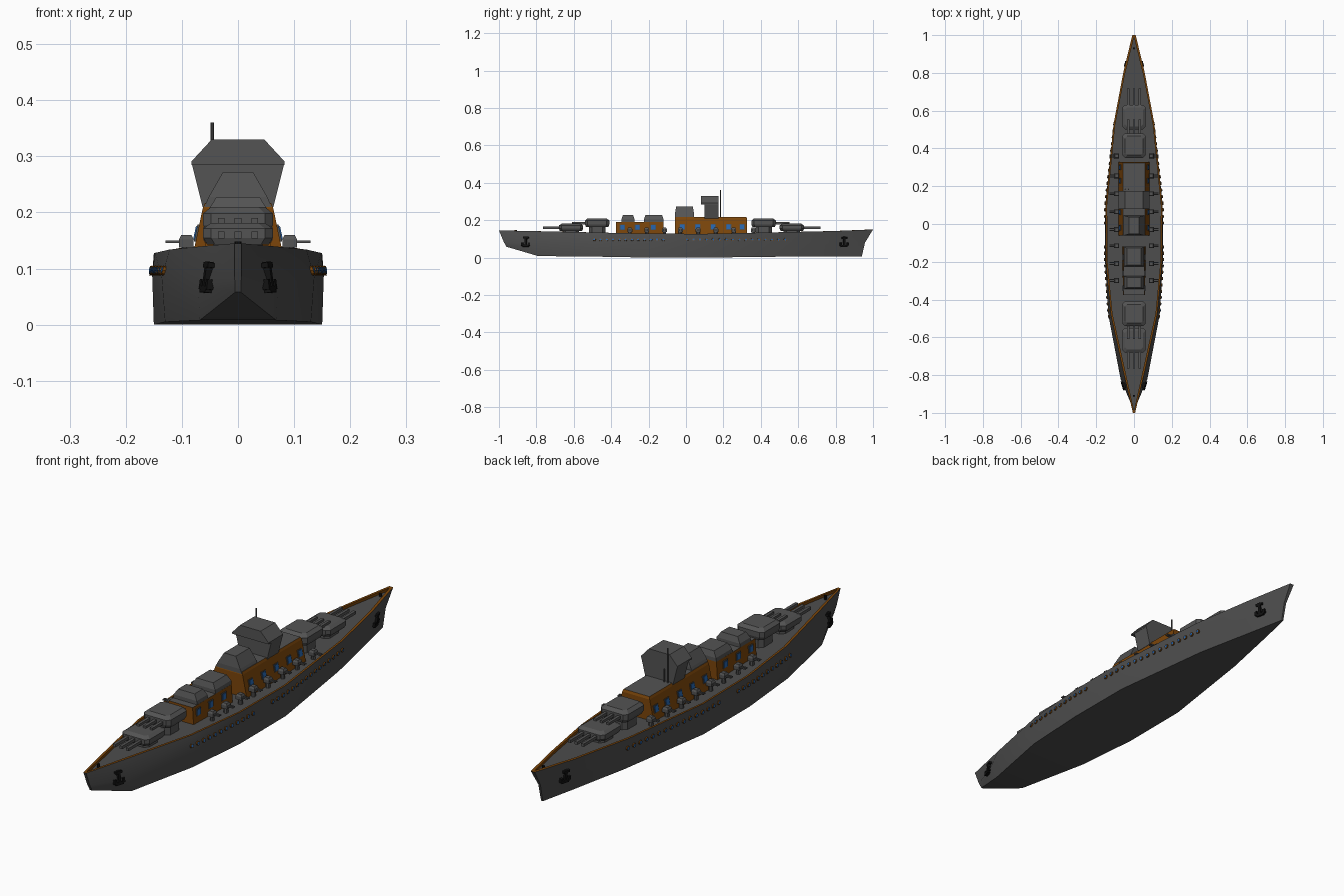
import bpy, bmesh, math
from mathutils import Matrix, Vector
from mathutils.bvhtree import BVHTree

if "Cube" in bpy.data.objects:
    bpy.data.objects.remove(bpy.data.objects["Cube"])


def material(name, rgb):
    m = bpy.data.materials.new(name)
    m.diffuse_color = (*rgb, 1)
    m.use_nodes = True
    m.node_tree.nodes["Principled BSDF"].inputs["Base Color"].default_value = m.diffuse_color
    return m


HULL = material("hull_grey", (0.075, 0.075, 0.075))
GREY = material("armour_grey", (0.088, 0.088, 0.088))
WOOD = material("brown_orange", (0.2, 0.06, 0.003))
BLUE = material("window_blue", (0.02, 0.13, 0.42))
BLACK = material("anchor_black", (0.006, 0.006, 0.006))


def finish(bm, name, mats, smooth=False):
    bmesh.ops.recalc_face_normals(bm, faces=bm.faces)
    me = bpy.data.meshes.new(name)
    bm.to_mesh(me)
    bm.free()
    for m in mats:
        me.materials.append(m)
    ob = bpy.data.objects.new(name, me)
    bpy.context.collection.objects.link(ob)
    if smooth:
        bpy.context.view_layer.objects.active = ob
        ob.select_set(True)
        bpy.ops.object.shade_smooth_by_angle(angle=math.radians(25))
        ob.select_set(False)
    return ob


def loft(bm, rings, side=0, top=0):
    rows = [[bm.verts.new(p) for p in r] for r in rings]
    n = len(rows[0])
    for a, b in zip(rows, rows[1:]):
        for i in range(n):
            j = (i + 1) % n
            bm.faces.new((a[i], a[j], b[j], b[i])).material_index = side
    bm.faces.new(rows[0][::-1]).material_index = side
    bm.faces.new(rows[-1]).material_index = top


def rect(z, hx, y0, y1, c=0.0):
    """Rectangle centred on x = 0, with optional cut corners."""
    if c == 0:
        return [(-hx, y0, z), (hx, y0, z), (hx, y1, z), (-hx, y1, z)]
    return [(-hx + c, y0, z), (hx - c, y0, z), (hx, y0 + c, z), (hx, y1 - c, z),
            (hx - c, y1, z), (-hx + c, y1, z), (-hx, y1 - c, z), (-hx, y0 + c, z)]


def box(bm, centre, size, frame=Matrix(), mat=0):
    m = frame @ Matrix.Translation(centre) @ Matrix.Diagonal((*size, 1))
    for v in bmesh.ops.create_cube(bm, size=1, matrix=m)["verts"]:
        for f in v.link_faces:
            f.material_index = mat


def disc(bm, centre, r, depth, frame=Matrix(), mat=0, n=8):
    m = frame @ Matrix.Translation(centre)
    for v in bmesh.ops.create_cone(bm, cap_ends=True, segments=n, radius1=r, radius2=r,
                                   depth=depth, matrix=m)["verts"]:
        for f in v.link_faces:
            f.material_index = mat


# Hull: bottom edge, knuckle and deck edge lines (y, half width, z)
bottom = [(-.96, .005, .058), (-.79, .068, .008), (-.48, .13, .005), (-.2, .15, 0),
          (.1, .149, 0), (.53, .09, .005), (.8, .034, .005), (.94, .004, .006)]
knuckle = [(-.975, .006, .085), (-.82, .071, .07), (-.48, .136, .085), (-.2, .153, .09),
           (.1, .152, .09), (.53, .103, .09), (.8, .049, .08), (.957, .005, .08)]
edge = [(-1, .006, .145), (-.8, .052, .141), (-.48, .122, .134), (-.2, .148, .128),
        (.1, .15, .127), (.53, .108, .136), (.8, .057, .142), (1, .009, .15)]
inner = [(y * .985, max(x - .008, .001), z) for y, x, z in edge]
deck = [(y, x, z - .011) for y, x, z in inner]
bm = bmesh.new()
lines = [bottom, knuckle, edge, inner, deck]
grid = {s: [[bm.verts.new((s * x, y, z)) for y, x, z in ln] for ln in lines] for s in (-1, 1)}
for i in range(7):
    for s in (-1, 1):
        for k in range(4):
            a, b = grid[s][k], grid[s][k + 1]
            f = bm.faces.new((a[i], a[i + 1], b[i + 1], b[i]))
            f.material_index = 1 if k >= 2 else 0
    for k in (0, 4):
        a, b = grid[-1][k], grid[1][k]
        bm.faces.new((a[i], a[i + 1], b[i + 1], b[i]))
for i in (0, 7):
    for k in range(4):
        a, b = grid[-1], grid[1]
        f = bm.faces.new((a[k][i], b[k][i], b[k + 1][i], a[k + 1][i]))
        f.material_index = 1 if k >= 2 else 0
bmesh.ops.recalc_face_normals(bm, faces=bm.faces)
tree = BVHTree.FromBMesh(bm)
finish(bm, "hull", [HULL, WOOD], smooth=True)


def hull_frame(s, y, z):
    """Frame on the hull side: x along the ship, y up, z outward."""
    p, n, _, _ = tree.ray_cast(Vector((s, y, z)), Vector((-s, 0, 0)))
    if n.x * s < 0:
        n = -n
    up = (Vector((0, 0, 1)) - n * n.z).normalized()
    return Matrix.Translation(p) @ Matrix((up.cross(n), up, n)).transposed().to_4x4()


# Portholes: orange rims with blue glass
bm = bmesh.new()
ys = [-.49 + i * .0335 for i in range(12)] + [.005 + i * .035 for i in range(16)]
for s in (-1, 1):
    for y in ys:
        fr = hull_frame(s, y, .096)
        disc(bm, (0, 0, 0), .0085, .010, fr, 0)
        disc(bm, (0, 0, .005), .006, .002, fr, 1)
finish(bm, "portholes", [WOOD, BLUE])

# Anchors at bow and stern
bm = bmesh.new()
for s in (-1, 1):
    for y in (-.855, .845):
        fr = hull_frame(s, y, .086)
        box(bm, (0, .002, .003), (.011, .048, .012), fr)
        box(bm, (0, .02, .003), (.03, .009, .012), fr)
        box(bm, (0, -.024, .003), (.034, .011, .012), fr)
        for t in (-1, 1):
            box(bm, (t * .019, -.015, .003), (.011, .018, .012), fr)
finish(bm, "anchors", [BLACK])

# Small deck bollards near both tips
bm = bmesh.new()
for y in (-.91, .93):
    disc(bm, (0, y, .14), .006, .016)
finish(bm, "bollards", [BLACK])

# Main turrets with triple guns
for name, y, s, z0, z1, reach in [
        ("bow_upper", .415, 1, .163, .21, .138), ("bow_lower", .566, 1, .143, .181, .152),
        ("stern_upper", -.475, -1, .163, .21, .135), ("stern_lower", -.615, -1, .143, .181, .15)]:
    bm = bmesh.new()
    loft(bm, [rect(z, .044, y - .044, y + .044, .016) for z in (.115, z0)])
    h = z1 - z0
    loft(bm, [rect(z0, .055, y - .06, y + .06, .014),
              rect(z0 + .3 * h, .062, y - .065, y + .065, .014),
              rect(z0 + .75 * h, .062, y - .065, y + .065, .014),
              rect(z1, .048, y - .05, y + .05, .012)])
    for x in (-.03, 0, .03):
        box(bm, (x, y + s * (reach + .04) / 2, z0 + .45 * h), (.012, reach - .04, .012))
    finish(bm, name + "_turret", [GREY])

# Fore superstructure: sloped orange walls and a grey roof
bm = bmesh.new()
loft(bm, [rect(.112, .083, -.06, .327), rect(.207, .063, -.06, .327),
          rect(.217, .059, -.057, .323)], 0, 1)
finish(bm, "fore_superstructure", [WOOD, GREY])

# Aft superstructure with two deckhouses
bm = bmesh.new()
loft(bm, [rect(.112, .06, -.375, -.12), rect(.19, .055, -.375, -.12)], 0, 1)
finish(bm, "aft_superstructure", [WOOD, GREY])
for name, y0, y1 in [("aft_deckhouse", -.345, -.275), ("mid_deckhouse", -.225, -.12)]:
    bm = bmesh.new()
    loft(bm, [rect(.188, .055, y0, y1), rect(.205, .053, y0, y1),
              rect(.228, .038, y0 + .008, y1 - .008)])
    finish(bm, name, [GREY])

# Funnel
bm = bmesh.new()
loft(bm, [rect(.21, .06, -.06, .044), rect(.228, .052, -.06, .044),
          rect(.272, .027, -.053, .037)])
finish(bm, "funnel", [GREY])

# Command tower: stem below and an overhanging head
bm = bmesh.new()
loft(bm, [rect(.21, .063, .1, .175), rect(.29, .083, .1, .175)])
loft(bm, [rect(.285, .083, .08, .175), rect(.291, .083, .08, .175), rect(.33, .047, .08, .175)])
finish(bm, "command_tower", [GREY])

# Antennas
bm = bmesh.new()
disc(bm, (-.046, .184, .285), .003, .15)
disc(bm, (-.03, .184, .24), .003, .06)
finish(bm, "antennas", [HULL])

# Superstructure windows
bm = bmesh.new()
for s in (-1, 1):
    for y in (-.02, .063, .145, .228, .3):
        fr = Matrix.Translation((s * .0725, y, .163)) @ Matrix.Rotation(-s * .207, 4, 'Y')
        box(bm, (0, 0, 0), (.006, .029, .031), fr, 1)
        box(bm, (s * .002, 0, 0), (.006, .022, .024), fr, 0)
    for y in (-.34, -.26, -.175):
        box(bm, (s * .0568, y, .162), (.006, .029, .031), mat=1)
        box(bm, (s * .0588, y, .162), (.006, .022, .024), mat=0)
finish(bm, "windows", [BLUE, HULL])

# Secondary guns along both sides
bm = bmesh.new()
for s in (-1, 1):
    for y in (.36, .255, .16, .065, -.03, -.115, -.21, -.30):
        disc(bm, (s * .092, y, .125), .009, .03)
        loft(bm, [[(s * .092 + dx * w, y + dy * w, z) for dx, dy in
                   ((-1, -1), (1, -1), (1, 1), (-1, 1))]
                  for z, w in ((.138, .013), (.152, .013), (.16, .009))])
        for dy in (-.005, .005):
            box(bm, (s * .115, y + dy, .148), (.028, .005, .005))
finish(bm, "secondary_guns", [GREY])
